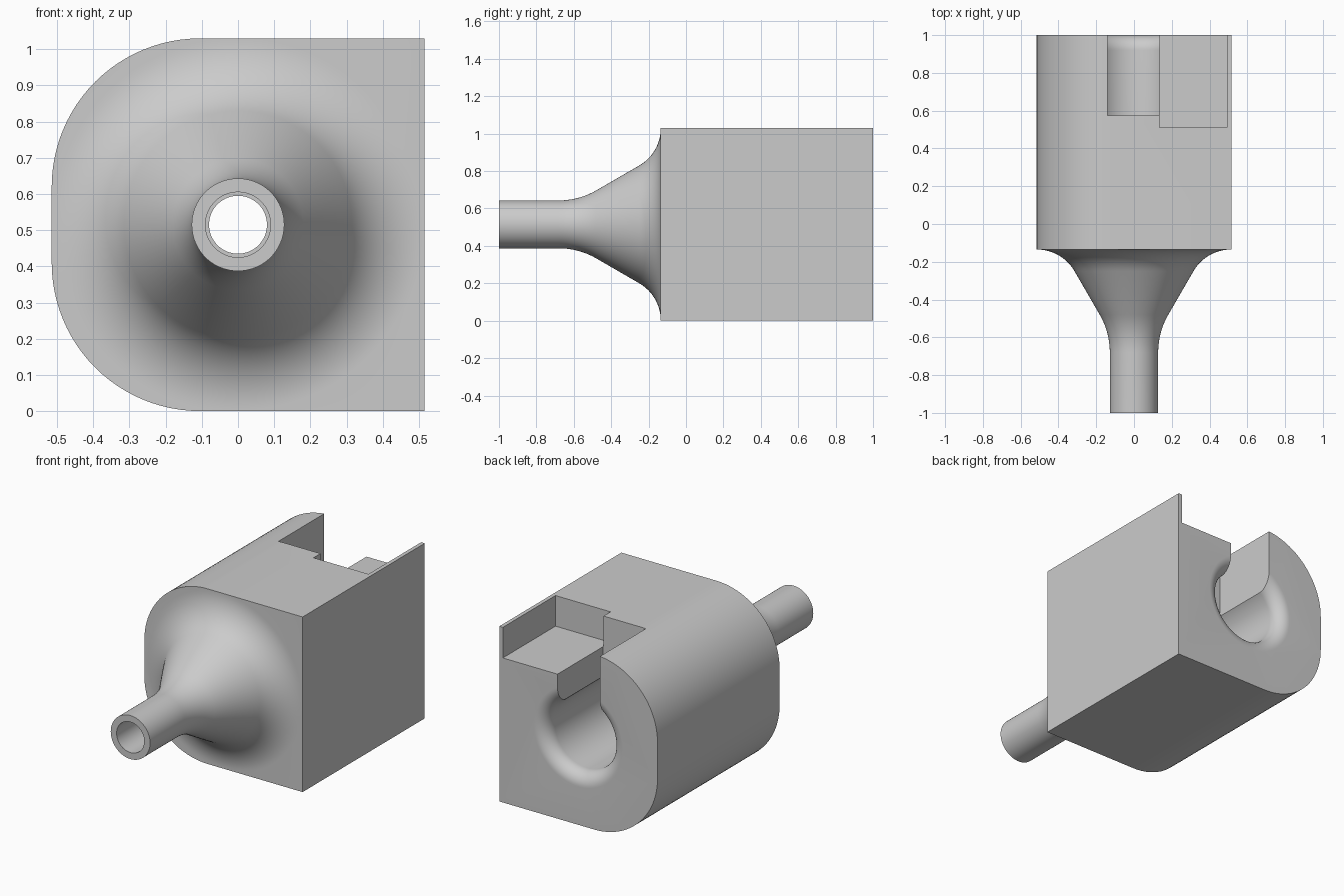
import bpy
import bmesh
from math import sin, cos, pi, radians
from mathutils import Matrix, Vector

if "Cube" in bpy.data.objects:
    bpy.data.objects.remove(bpy.data.objects["Cube"])

HALF = 0.515       # half width of the block, also the height of the axis
FRONT = -0.135     # front face of the block
SIDES = 96

grey = bpy.data.materials.new("plain grey")
grey.use_nodes = True
grey.diffuse_color = (0.6, 0.6, 0.6, 1)
grey.node_tree.nodes["Principled BSDF"].inputs["Base Color"].default_value = (0.6, 0.6, 0.6, 1)


def finish(bm, name):
    bmesh.ops.recalc_face_normals(bm, faces=bm.faces)
    mesh = bpy.data.meshes.new(name)
    bm.to_mesh(mesh)
    bm.free()
    mesh.materials.append(grey)
    ob = bpy.data.objects.new(name, mesh)
    bpy.context.scene.collection.objects.link(ob)
    return ob


def lathe(name, profile):
    """Revolve (y, radius) points around the long axis; the ends are capped."""
    bm = bmesh.new()
    rings = []
    for y, r in profile:
        rings.append([bm.verts.new((r * cos(2 * pi * i / SIDES), y, HALF + r * sin(2 * pi * i / SIDES)))
                      for i in range(SIDES)])
    for a, b in zip(rings, rings[1:]):
        for i in range(SIDES):
            j = (i + 1) % SIDES
            bm.faces.new((a[i], a[j], b[j], b[i]))
    bm.faces.new(rings[0])
    bm.faces.new(rings[-1])
    return finish(bm, name)


def box(name, low, high):
    low, high = Vector(low), Vector(high)
    bm = bmesh.new()
    bmesh.ops.create_cube(bm, size=1, matrix=Matrix.Translation((low + high) / 2)
                          @ Matrix.Diagonal((high - low).to_4d()))
    return finish(bm, name)


def combine(target, other, operation):
    mod = target.modifiers.new(operation, "BOOLEAN")
    mod.object, mod.operation, mod.solver = other, operation, "EXACT"
    bpy.context.view_layer.objects.active = target
    bpy.ops.object.modifier_apply(modifier=mod.name)
    bpy.data.objects.remove(other)


# Block: D-shaped section with two large rounded corners, extruded to the back
bm = bmesh.new()
R = 0.41
inner = HALF - R
outline = [(HALF, 0), (HALF, 2 * HALF)]
for side, start in ((1, 90), (-1, 180)):
    for k in range(25):
        a = radians(start + 90 * k / 24)
        outline.append((-inner + R * cos(a), HALF + side * inner + R * sin(a)))
face = bm.faces.new([bm.verts.new((x, FRONT, z)) for x, z in outline])
ext = bmesh.ops.extrude_face_region(bm, geom=[face])
bmesh.ops.translate(bm, vec=(0, 1 - FRONT, 0),
                    verts=[v for v in ext["geom"] if isinstance(v, bmesh.types.BMVert)])
body = finish(bm, "adapter_body")

# Nozzle: straight tube, gentle curve, 30 degree cone, flare tangent to the block
TUBE, BEND, FLARE = 0.128, 0.4, 0.23
profile = [(-1, TUBE)]
for k in range(11):
    a = radians(3 * k)
    profile.append((-0.68 + BEND * sin(a), TUBE + BEND * (1 - cos(a))))
for k in range(16):
    a = radians(30 + 4 * k)
    profile.append((FRONT - FLARE * (1 - sin(a)), HALF - 0.001 - FLARE * cos(a)))
profile.append((FRONT + 0.03, HALF - 0.03))
combine(body, lathe("nozzle", profile), "UNION")

# Through bore with a wider front section
combine(body, lathe("bore", [(-1.1, 0.09), (-0.5, 0.09), (-0.5, 0.08), (0.1, 0.08)]), "DIFFERENCE")

# Rear socket with a rounded mouth
CAVITY, ROUND = 0.21, 0.08
profile = [(0, CAVITY)]
for k in range(13):
    a = radians(7.5 * k)
    profile.append((1 - ROUND + ROUND * sin(a), CAVITY + ROUND * (1 - cos(a))))
profile.append((1.1, CAVITY + ROUND))
combine(body, lathe("socket", profile), "DIFFERENCE")

# Slot from the top into the socket, and the shallow pocket beside it
combine(body, box("slot", (-0.14, 0.575, HALF), (0.136, 1.2, 1.2)), "DIFFERENCE")
combine(body, box("pocket", (0.134, 0.51, 0.85), (0.492, 1.2, 1.2)), "DIFFERENCE")

bpy.ops.object.select_all(action="DESELECT")
body.select_set(True)
bpy.context.view_layer.objects.active = body
bpy.ops.object.shade_smooth_by_angle(angle=radians(30))
